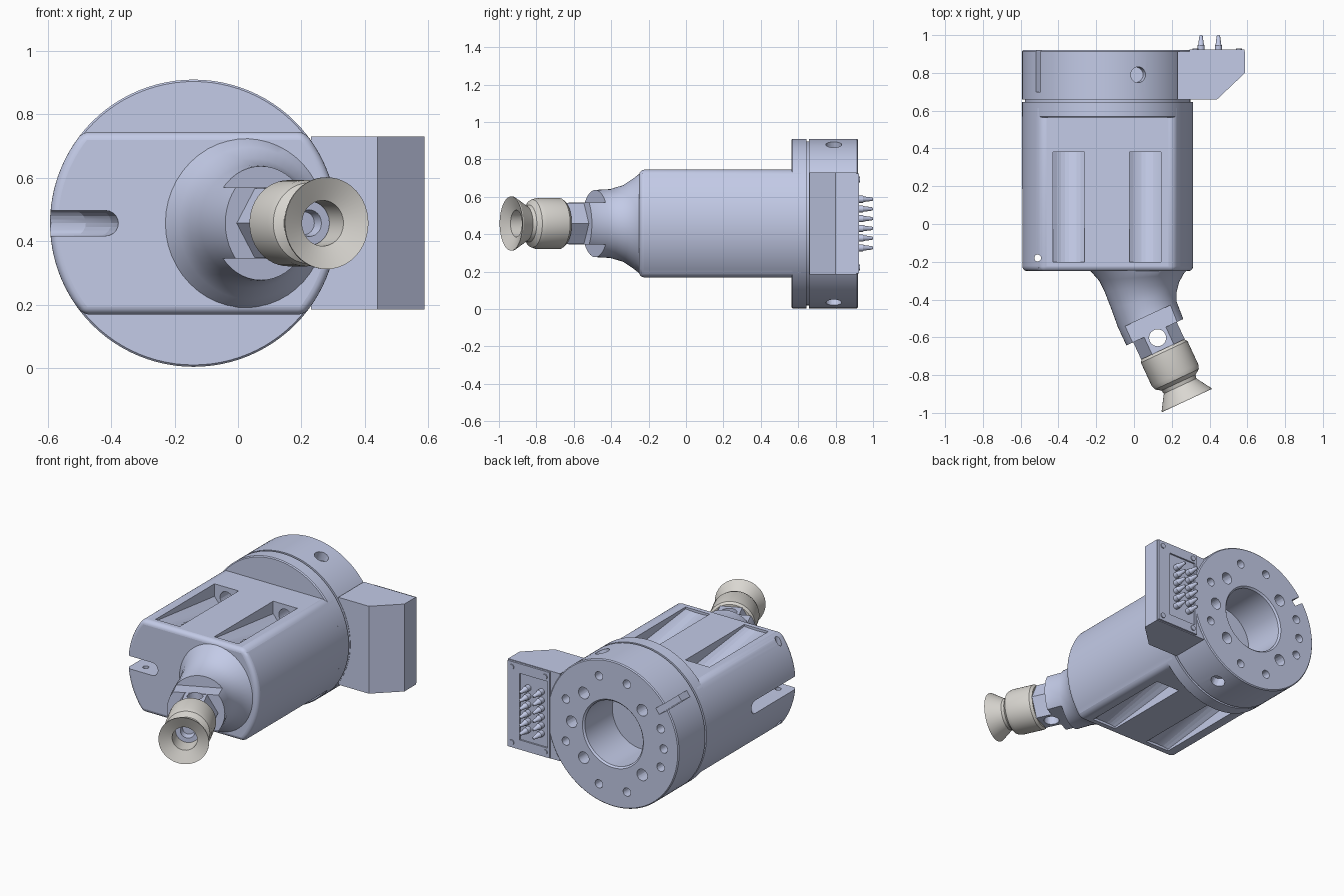
import bpy, bmesh
from math import sin, cos, pi, radians, asin, sqrt
from mathutils import Vector

if "Cube" in bpy.data.objects:
    bpy.data.objects.remove(bpy.data.objects["Cube"], do_unlink=True)


def material(name, rgb):
    m = bpy.data.materials.new(name)
    m.use_nodes = True
    m.diffuse_color = (*rgb, 1)
    m.node_tree.nodes["Principled BSDF"].inputs["Base Color"].default_value = (*rgb, 1)
    return m


METAL = material("blue grey metal", (0.56, 0.61, 0.82))
RUBBER = material("warm grey rubber", (0.70, 0.68, 0.64))

CX, CZ, R = -0.14, 0.457, 0.453          # main axis and radius
SLAB = 0.288                             # half height of the flattened body
TILT = radians(25)
AXIS = Vector((-sin(TILT), cos(TILT), 0))   # from cup rim back into the neck
SIDE = Vector((cos(TILT), sin(TILT), 0))
UP = Vector((0, 0, 1))
RIM = Vector((0.28, -0.935, CZ))
Y = Vector((0, 1, 0))
MAIN = Vector((CX, 0, CZ))


def loft(bm, rings):
    """Skin a run of equal-length rings and cap both ends."""
    vs = [[bm.verts.new(p) for p in ring] for ring in rings]
    n = len(vs[0])
    for a, b in zip(vs, vs[1:]):
        for i in range(n):
            j = (i + 1) % n
            bm.faces.new((a[i], a[j], b[j], b[i]))
    bm.faces.new(vs[0][::-1])
    bm.faces.new(vs[-1])


def lathe(bm, profile, origin, axis, n=64, phase=0):
    """Revolve (radius, distance) pairs round an axis."""
    axis = Vector(axis).normalized()
    u = axis.cross(UP) if abs(axis.z) < 0.9 else Vector((1, 0, 0))
    u.normalize()
    v = axis.cross(u)
    ang = [2 * pi * i / n + phase for i in range(n)]
    loft(bm, [[Vector(origin) + axis * d + (u * cos(a) + v * sin(a)) * max(r, 0.0005)
               for a in ang] for r, d in profile])


def rod(bm, origin, axis, r, d0, d1, n=24):
    lathe(bm, [(r, d0), (r, d1)], origin, axis, n)


def finish(name, bm, mat=METAL, smooth=True):
    bmesh.ops.recalc_face_normals(bm, faces=bm.faces)
    me = bpy.data.meshes.new(name)
    bm.to_mesh(me)
    bm.free()
    me.materials.append(mat)
    ob = bpy.data.objects.new(name, me)
    bpy.context.collection.objects.link(ob)
    if smooth:
        shade(ob)
    return ob


def shade(ob):
    bpy.ops.object.select_all(action="DESELECT")
    ob.select_set(True)
    bpy.context.view_layer.objects.active = ob
    bpy.ops.object.shade_smooth_by_angle(angle=radians(32))


def bake(ob):
    me = bpy.data.meshes.new_from_object(ob.evaluated_get(bpy.context.evaluated_depsgraph_get()))
    ob.modifiers.clear()
    ob.data = me


def cut(ob, bm):
    """Subtract a temporary cutter mesh."""
    tool = finish("cutter", bm, smooth=False)
    m = ob.modifiers.new("cut", "BOOLEAN")
    m.operation, m.solver, m.object = "DIFFERENCE", "EXACT", tool
    bake(ob)
    bpy.data.objects.remove(tool, do_unlink=True)
    shade(ob)


# Body: flattened cylinder with rounded edges
bm = bmesh.new()
span = asin(SLAB / R)
arc = [-span + 2 * span * i / 24 for i in range(25)]
outline = [(R * cos(a), R * sin(a)) for a in arc]
outline += [(-x, -z) for x, z in outline]
loft(bm, [[(CX + x, y, CZ + z) for x, z in outline] for y in (-0.25, 0.64)])
body = finish("body", bm)
bev = body.modifiers.new("round", "BEVEL")
bev.width, bev.segments, bev.limit_method, bev.angle_limit = 0.06, 5, "ANGLE", radians(30)
bake(body)

# Ramped pockets above and below, and a run-out slot in the side
bm = bmesh.new()
holes = bmesh.new()
steps = [-1 + i / 4 for i in range(9)]
for px in (-0.345, 0.06):
    for s in (1, -1):
        def pocket(y, floor, curve):
            ring = [(px + 0.083 * u, y, CZ + s * (floor + curve * u * u)) for u in steps]
            return ring + [(px + 0.083, y, CZ + s * 0.4), (px - 0.083, y, CZ + s * 0.4)]
        loft(bm, [pocket(-0.2, 0.272, 0.005), pocket(0.38, 0.15, 0.06)])
        rod(holes, (px, 0, CZ + s * 0.215), Y, 0.045, 0.3, 0.53)


def slot(y, inner):
    tip = [(inner - 0.04 + 0.04 * cos(a), y, CZ + 0.04 * sin(a))
           for a in (-pi / 2 + pi * i / 10 for i in range(11))]
    return tip + [(-0.8, y, CZ + 0.04), (-0.8, y, CZ - 0.04)]


loft(bm, [slot(-0.3, -0.37), slot(-0.1, -0.4), slot(0.1, -0.48), slot(0.2, -0.59)])
rod(holes, (-0.51, -0.18, 0), UP, 0.018, 0, 0.95)
cut(body, bm)
cut(body, holes)

# Round flange with groove, bore and drilled holes
bm = bmesh.new()
lathe(bm, [(0, 0.563), (R - 0.006, 0.563), (R, 0.569), (R, 0.645), (0.438, 0.645),
           (0.438, 0.658), (R, 0.658), (R, 0.914), (R - 0.006, 0.92), (0.21, 0.92),
           (0.2, 0.91), (0.2, 0.62), (0, 0.62)], MAIN, Y, 96)
flange = finish("flange", bm)
bm = bmesh.new()


def polar(r, deg):
    return Vector((CX - r * cos(radians(deg)), 0, CZ + r * sin(radians(deg))))


for deg in (0, 20, -20, 74, -74, 106, -106, 158, 202):
    rod(bm, polar(0.35, deg), Y, 0.026, 0.8, 1)
for deg in (45, -45, 135, -135, 180):
    rod(bm, polar(0.285, deg), Y, 0.036, 0.8, 1)
for deg in (111, -111):
    rod(bm, MAIN + Y * 0.79, polar(1, deg) - MAIN, 0.045, 0.4, 0.5)
# Key notch in the rim
out = (polar(1, 36) - MAIN).normalized()
across = Y.cross(out) * 0.02
loft(bm, [[MAIN + out * d + across * s + Y * y for d, s in ((0.38, -1), (0.38, 1), (0.5, 1), (0.5, -1))]
          for y in (0.7, 1)])
cut(flange, bm)

# Neck: flared loft bending onto the tilted axis
bm = bmesh.new()
rings = []
for left, right, rz in [((-0.27, -0.2), (0.285, -0.2), 0.284), ((-0.225, -0.255), (0.29, -0.235), 0.27),
                        ((-0.185, -0.3), (0.262, -0.265), 0.24), ((-0.155, -0.36), (0.238, -0.31), 0.205),
                        ((-0.12, -0.45), (0.226, -0.36), 0.184), ((-0.085, -0.547), (0.226, -0.412), 0.18),
                        ((-0.04, -0.643), (0.261, -0.503), 0.18)]:
    a, b = Vector((*left, CZ)), Vector((*right, CZ))
    rings.append([(a + b) / 2 + (b - a) / 2 * cos(t) + UP * rz * sin(t)
                  for t in (2 * pi * i / 48 for i in range(48))])
loft(bm, rings)
neck = finish("neck", bm)
# Wrench flats
bm = bmesh.new()
for s in (1, -1):
    loft(bm, [[RIM + AXIS * t + SIDE * w + UP * s * h
               for w, h in ((-0.3, 0.112), (0.3, 0.112), (0.3, 0.3), (-0.3, 0.3))] for t in (0.3, 0.495)])
cut(neck, bm)

# Hexagonal fitting with a cross hole
bm = bmesh.new()
lathe(bm, [(0.127, 0.28), (0.127, 0.42)], RIM, AXIS, 6)
fitting = finish("hex_fitting", bm)
bm = bmesh.new()
rod(bm, RIM + AXIS * 0.367, UP, 0.045, -0.3, 0.3)
cut(fitting, bm)
bm = bmesh.new()
rod(bm, RIM + AXIS * 0.367, UP, 0.046, -0.3, 0.3)
cut(neck, bm)

# Suction cup: sleeve, waist and flared lip
bm = bmesh.new()
lathe(bm, [(0, 0.2), (0.072, 0.2), (0.072, 0.03), (0.145, 0), (0.145, 0.006), (0.095, 0.085),
           (0.1, 0.105), (0.128, 0.125), (0.136, 0.15), (0.136, 0.285), (0.124, 0.3), (0, 0.3)],
      RIM, AXIS, 48)
finish("suction_cup", bm, RUBBER)
bm = bmesh.new()
lathe(bm, [(0, 0.17), (0.036, 0.17), (0.042, 0.13), (0.07, 0.13), (0.07, 0.21), (0, 0.21)], RIM, AXIS, 32)
finish("cup_insert", bm)

# Side connector block with chamfered corner
bm = bmesh.new()
plan = [(0.23, 0.66), (0.44, 0.66), (0.588, 0.8), (0.588, 0.912), (0.23, 0.912)]
loft(bm, [[(x, y, z) for x, y in plan] for z in (0.185, 0.73)])
finish("connector_block", bm, smooth=False)
bm = bmesh.new()
loft(bm, [[(x, y, z) for x, z in ((0.295, 0.19), (0.585, 0.19), (0.585, 0.725), (0.295, 0.725))]
          for y in (0.91, 0.924)])
plate = finish("connector_plate", bm, smooth=False)
bm = bmesh.new()
loft(bm, [[(x, y, z) for x, z in ((0.31, 0.25), (0.5, 0.25), (0.5, 0.665), (0.31, 0.665))]
          for y in (0.914, 0.94)])
cut(plate, bm)

# Spring pins in two columns
bm = bmesh.new()
for x in (0.355, 0.447):
    for i in range(6):
        lathe(bm, [(0.019, 0.9), (0.019, 0.945), (0.015, 0.95), (0.009, 0.995), (0.005, 1)],
              (x, 0, CZ + 0.052 * (i - 2.5)), Y, 16)
finish("contact_pins", bm)

# Corner screws
bm = bmesh.new()
for x in (0.325, 0.555):
    for z in (0.222, 0.692):
        rod(bm, (x, 0, z), Y, 0.016, 0.91, 0.93, 16)
finish("corner_screws", bm)
